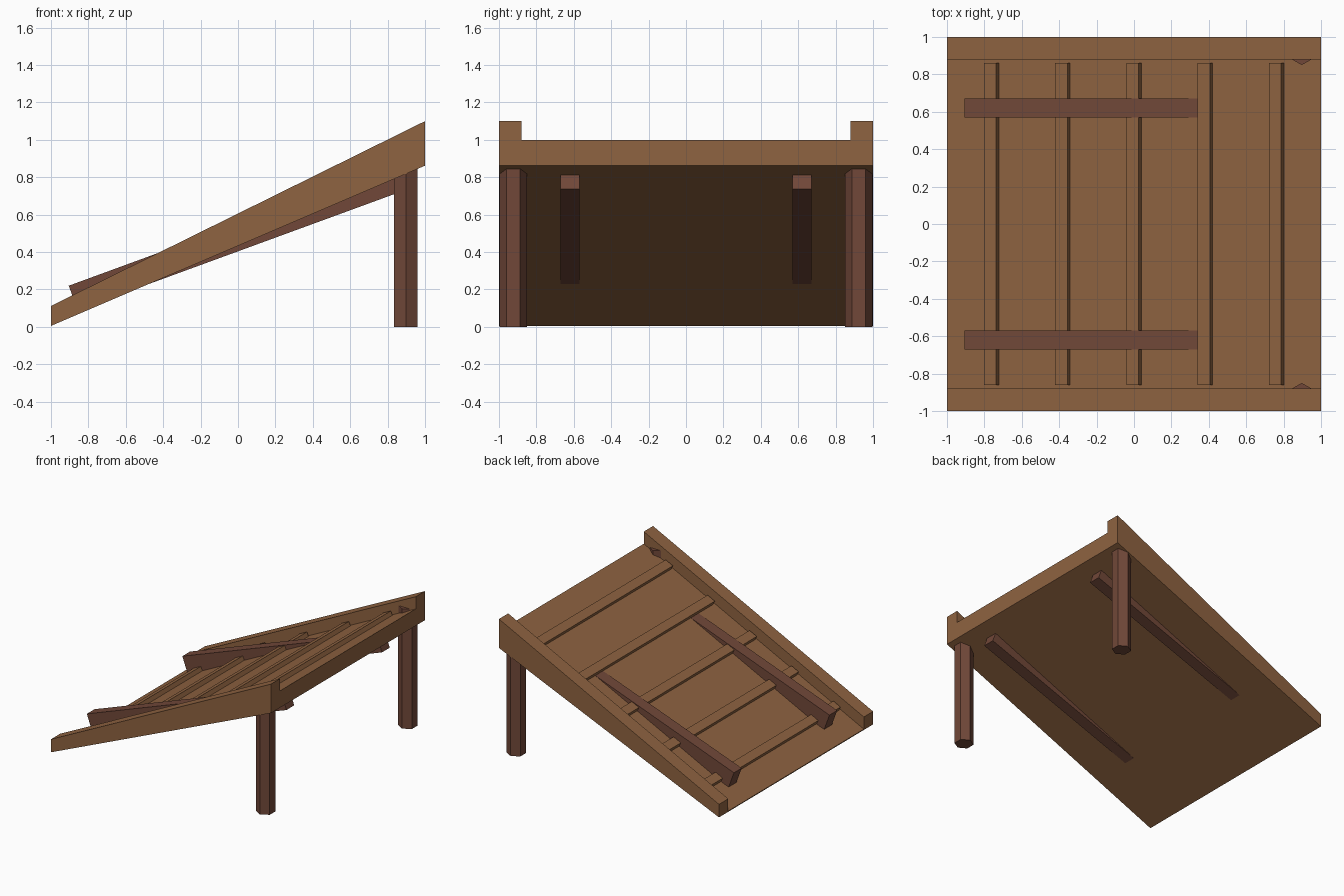
import bpy, bmesh, math
from mathutils import Matrix, Vector

cube = bpy.data.objects.get("Cube")
if cube:
    bpy.data.objects.remove(cube, do_unlink=True)


def material(name, rgb):
    mat = bpy.data.materials.new(name)
    mat.use_nodes = True
    mat.diffuse_color = (*rgb, 1)
    mat.node_tree.nodes["Principled BSDF"].inputs["Base Color"].default_value = (*rgb, 1)
    return mat


light_wood = material("light wood", (0.275, 0.125, 0.052))
red_wood = material("reddish dark wood", (0.165, 0.064, 0.040))


def finish(name, bm, mat):
    bmesh.ops.recalc_face_normals(bm, faces=bm.faces)
    mesh = bpy.data.meshes.new(name)
    bm.to_mesh(mesh)
    bm.free()
    mesh.materials.append(mat)
    obj = bpy.data.objects.new(name, mesh)
    bpy.context.collection.objects.link(obj)
    return obj


def loft(name, start, end, mat):
    """Solid between two matching outlines."""
    bm = bmesh.new()
    a = [bm.verts.new(p) for p in start]
    b = [bm.verts.new(p) for p in end]
    bm.faces.new(a)
    bm.faces.new(b)
    for i in range(len(a)):
        j = (i + 1) % len(a)
        bm.faces.new((a[i], a[j], b[j], b[i]))
    return finish(name, bm, mat)


def extrude_side(name, profile, y0, y1, mat):
    """Side profile of (x, z) points swept across y."""
    return loft(name, [(x, y0, z) for x, z in profile],
                [(x, y1, z) for x, z in profile], mat)


# Ramp body: a channel section, thin at the low end and deep at the high end
def channel(x, bottom, deck, rail):
    outline = [(-1, bottom), (-1, rail), (-0.88, rail), (-0.88, deck),
               (0.88, deck), (0.88, rail), (1, rail), (1, bottom)]
    return [(x, y, z) for y, z in outline]


loft("ramp_deck_and_rails", channel(-1, 0.005, 0.012, 0.112),
     channel(1, 0.862, 1.0, 1.1), light_wood)

# Cross slats standing square to the sloping deck
along = Vector((2, 0.988)).normalized()
up = Vector((-along.y, along.x))
for i in range(5):
    x = -0.722 + 0.381 * i
    top_end = Vector((x, 0.012 + 0.494 * (x + 1)))
    low_end = top_end - along * 0.073
    profile = [low_end - up * 0.005, low_end + up * 0.035,
               top_end + up * 0.035, top_end - up * 0.005]
    extrude_side(f"slat_{i + 1}", profile, -0.86, 0.86, light_wood)

# Support beams passing through the deck, and six-sided posts
beam = [(-0.905, 0.22), (0.862, 0.867), (0.91, 0.737), (-0.857, 0.09)]
for side, s in (("left", 1), ("right", -1)):
    name = "back" if s > 0 else "front"
    extrude_side(f"{name}_beam", beam, s * 0.57, s * 0.67, red_wood)

    bm = bmesh.new()
    height = 0.985
    place = Matrix.Translation((0.897, s * 0.923, height / 2)) @ Matrix.Rotation(math.pi / 2, 4, "Z")
    bmesh.ops.create_cone(bm, cap_ends=True, segments=6, radius1=0.073,
                          radius2=0.073, depth=height, matrix=place)
    # Keep a corner of the post pointing across the ramp
    if max(abs(v.co.y - s * 0.923) for v in bm.verts) < 0.07:
        bmesh.ops.rotate(bm, verts=bm.verts, cent=(0.897, s * 0.923, 0),
                         matrix=Matrix.Rotation(math.pi / 6, 3, "Z"))
    finish(f"{name}_post", bm, red_wood)
